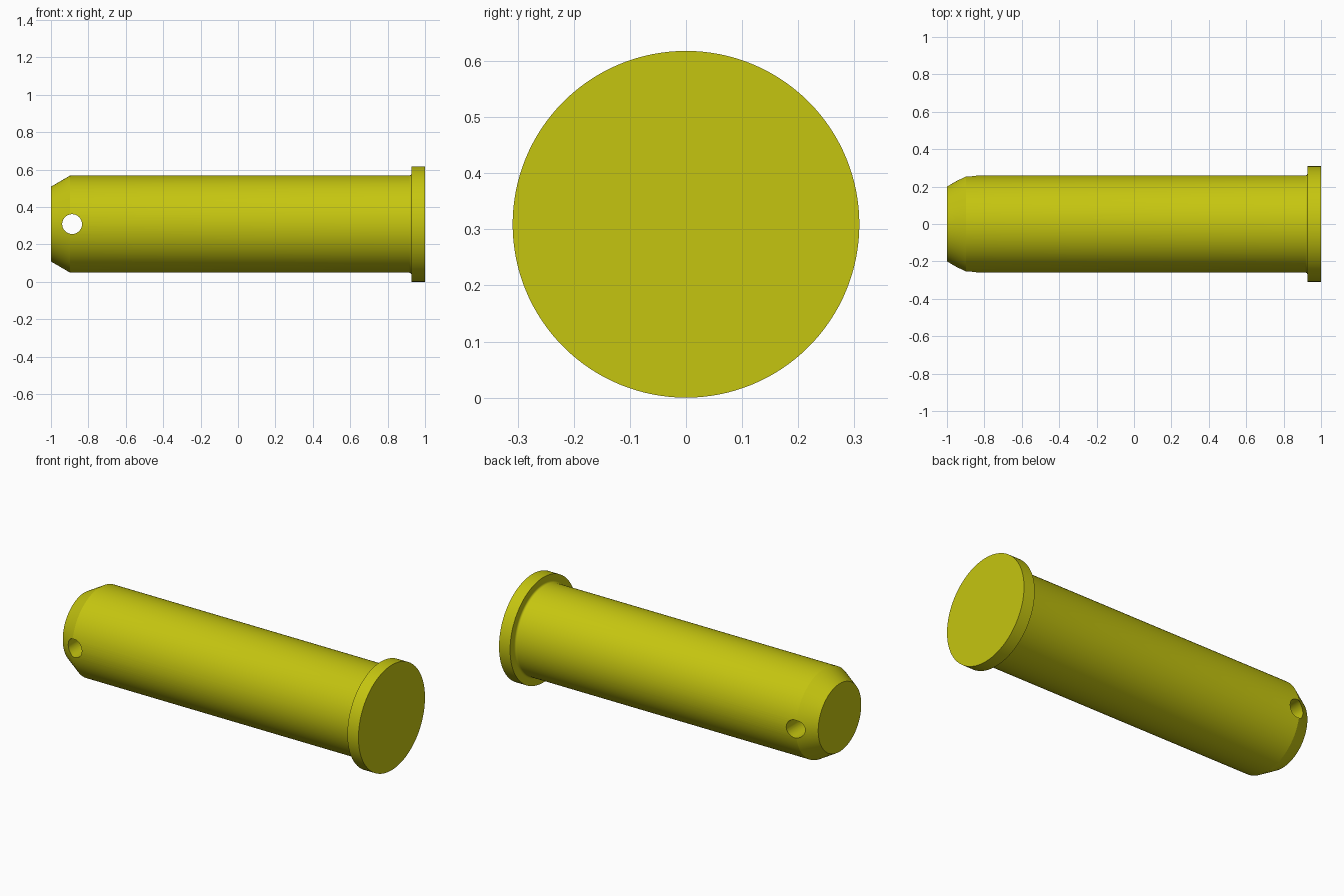
import bpy, bmesh
from math import pi, sin, cos, radians
from mathutils import Matrix, Vector

cube = bpy.data.objects.get("Cube")
if cube:
    bpy.data.objects.remove(cube, do_unlink=True)

HEAD_R, SHAFT_R, TIP_R = 0.309, 0.26, 0.2
HEAD_X, FILLET = 0.928, 0.012
HOLE_X, HOLE_R = -0.887, 0.053

yellow = bpy.data.materials.new("olive_yellow")
yellow.use_nodes = True
colour = (0.56, 0.56, 0.005, 1)
yellow.diffuse_color = colour
yellow.node_tree.nodes["Principled BSDF"].inputs["Base Color"].default_value = colour


def add_object(name, bm):
    bmesh.ops.recalc_face_normals(bm, faces=bm.faces)
    mesh = bpy.data.meshes.new(name)
    bm.to_mesh(mesh)
    bm.free()
    mesh.materials.append(yellow)
    obj = bpy.data.objects.new(name, mesh)
    bpy.context.collection.objects.link(obj)
    obj.location.z = HEAD_R
    return obj


def lathe(name, profile, steps=128):
    """Turn a closed (x, radius) profile around the x axis."""
    bm = bmesh.new()
    verts = [bm.verts.new((x, 0, r)) for x, r in profile]
    edges = [bm.edges.new(pair) for pair in zip(verts, verts[1:])]
    bmesh.ops.spin(bm, geom=verts + edges, cent=(0, 0, 0), axis=(1, 0, 0),
                   angle=2 * pi, steps=steps, use_merge=True)
    bmesh.ops.remove_doubles(bm, verts=bm.verts, dist=1e-5)
    # Close the flat ends
    bmesh.ops.holes_fill(bm, edges=[e for e in bm.edges if e.is_boundary], sides=0)
    return add_object(name, bm)


# Pin: chamfered tip, straight shaft, small fillet, flat head
fillet = [(HEAD_X - FILLET + FILLET * sin(a), SHAFT_R + FILLET - FILLET * cos(a))
          for a in (i * pi / 8 for i in range(5))]
pin = lathe("clevis_pin", [(-1, TIP_R), (-0.897, SHAFT_R)] + fillet
            + [(HEAD_X, HEAD_R), (1, HEAD_R)])

# Cross hole through the tip
bm = bmesh.new()
bmesh.ops.create_cone(bm, cap_ends=True, segments=48, radius1=HOLE_R, radius2=HOLE_R,
                      depth=1, matrix=Matrix.Translation(Vector((HOLE_X, 0, 0)))
                      @ Matrix.Rotation(pi / 2, 4, 'X'))
cutter = add_object("hole_cutter", bm)
cutter.hide_render = True

cut = pin.modifiers.new("cross_hole", 'BOOLEAN')
cut.operation = 'DIFFERENCE'
cut.solver = 'EXACT'
cut.object = cutter

bpy.ops.object.select_all(action='DESELECT')
pin.select_set(True)
bpy.context.view_layer.objects.active = pin
bpy.ops.object.modifier_apply(modifier=cut.name)
bpy.data.objects.remove(cutter, do_unlink=True)
bpy.ops.object.shade_smooth_by_angle(angle=radians(26))
